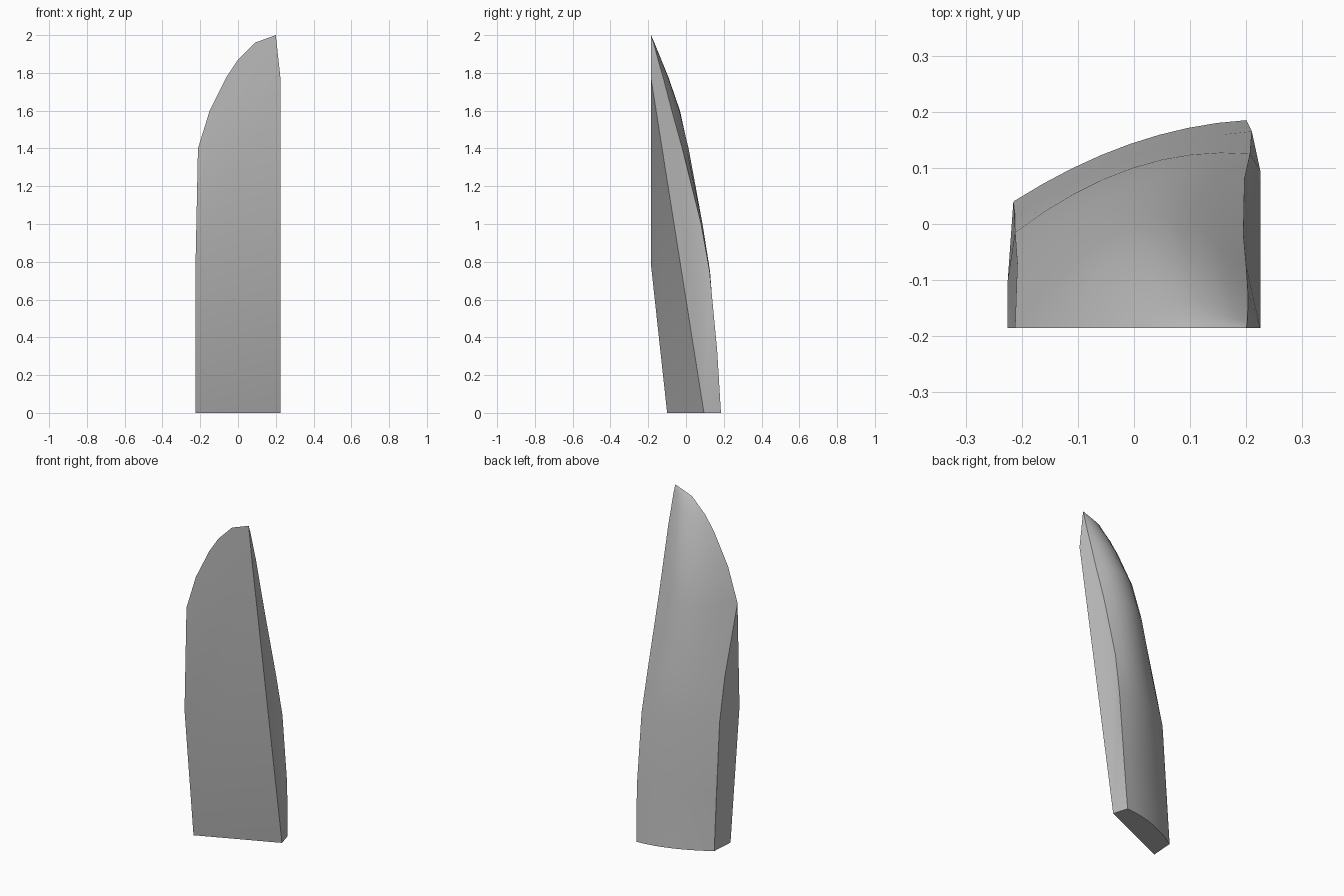
import bpy, bmesh, math

cube = bpy.data.objects.get("Cube")
if cube:
    bpy.data.objects.remove(cube, do_unlink=True)

# Stone colour
stone = bpy.data.materials.new("stone_grey")
stone.use_nodes = True
GREY = (0.5, 0.5, 0.5, 1)
stone.diffuse_color = GREY
bsdf = stone.node_tree.nodes["Principled BSDF"]
bsdf.inputs["Base Color"].default_value = GREY
bsdf.inputs["Roughness"].default_value = 0.8

# Rows of the rounded back: height, left edge x y, right edge x y, bulge
FRONT = -0.185
ROWS = [
    (0.0, -0.215, 0.04, 0.2, 0.185, 0.03),
    (0.33, -0.212, 0.015, 0.21, 0.165, 0.03),
    (0.75, -0.212, -0.015, 0.207, 0.125, 0.045),
    (1.0, -0.208, -0.07, 0.197, 0.08, 0.06),
    (1.4, -0.212, FRONT, 0.195, -0.02, 0.1),
    (1.6, -0.15, FRONT, 0.2, -0.075, 0.09),
    (1.78, -0.06, FRONT, 0.203, -0.122, 0.055),
    (1.87, 0.0, FRONT, 0.203, -0.148, 0.033),
    (1.96, 0.09, FRONT, 0.202, -0.172, 0.01),
]
RIM = 4      # first row whose left edge lies on the front face
STEPS = 8

bm = bmesh.new()


def back_row(z, xl, yl, xr, yr, bulge):
    row = []
    for i in range(STEPS + 1):
        t = i / STEPS
        y = yl + (yr - yl) * t + bulge * 4 * t * (1 - t)
        row.append(bm.verts.new((xl + (xr - xl) * t, y, z)))
    return row


# Curved back, closing at the tip
rows = [back_row(*r) for r in ROWS]
tip = bm.verts.new((0.2, FRONT, 2))
for low, high in zip(rows, rows[1:]):
    for i in range(STEPS):
        bm.faces.new((low[i], low[i + 1], high[i + 1], high[i]))
for a, b in zip(rows[-1], rows[-1][1:]):
    bm.faces.new((a, b, tip))

# Front corners
base_l = bm.verts.new((-0.225, -0.1, 0))
base_r = bm.verts.new((0.225, 0.095, 0))
bend_l = bm.verts.new((-0.225, FRONT, 0.78))
bend_r = bm.verts.new((0.225, FRONT, 1.77))
left = [r[0] for r in rows]
right = [r[-1] for r in rows]

# Slanted lower front, upright upper front, sides and base
bm.faces.new((base_l, base_r, bend_r))
bm.faces.new((base_l, bend_r, bend_l))
bm.faces.new([bend_l, bend_r, tip] + left[:RIM - 1:-1])
bm.faces.new([base_l, bend_l] + left[RIM::-1])
bm.faces.new([base_r] + right + [tip, bend_r])
bm.faces.new([base_r, base_l] + rows[0])

bmesh.ops.triangulate(bm, faces=[f for f in bm.faces if len(f.verts) > 4])
bmesh.ops.recalc_face_normals(bm, faces=bm.faces)
mesh = bpy.data.meshes.new("stone_shard")
bm.to_mesh(mesh)
bm.free()
mesh.materials.append(stone)

shard = bpy.data.objects.new("stone_shard", mesh)
bpy.context.collection.objects.link(shard)
bpy.ops.object.select_all(action="DESELECT")
shard.select_set(True)
bpy.context.view_layer.objects.active = shard
bpy.ops.object.shade_smooth_by_angle(angle=math.radians(25))
